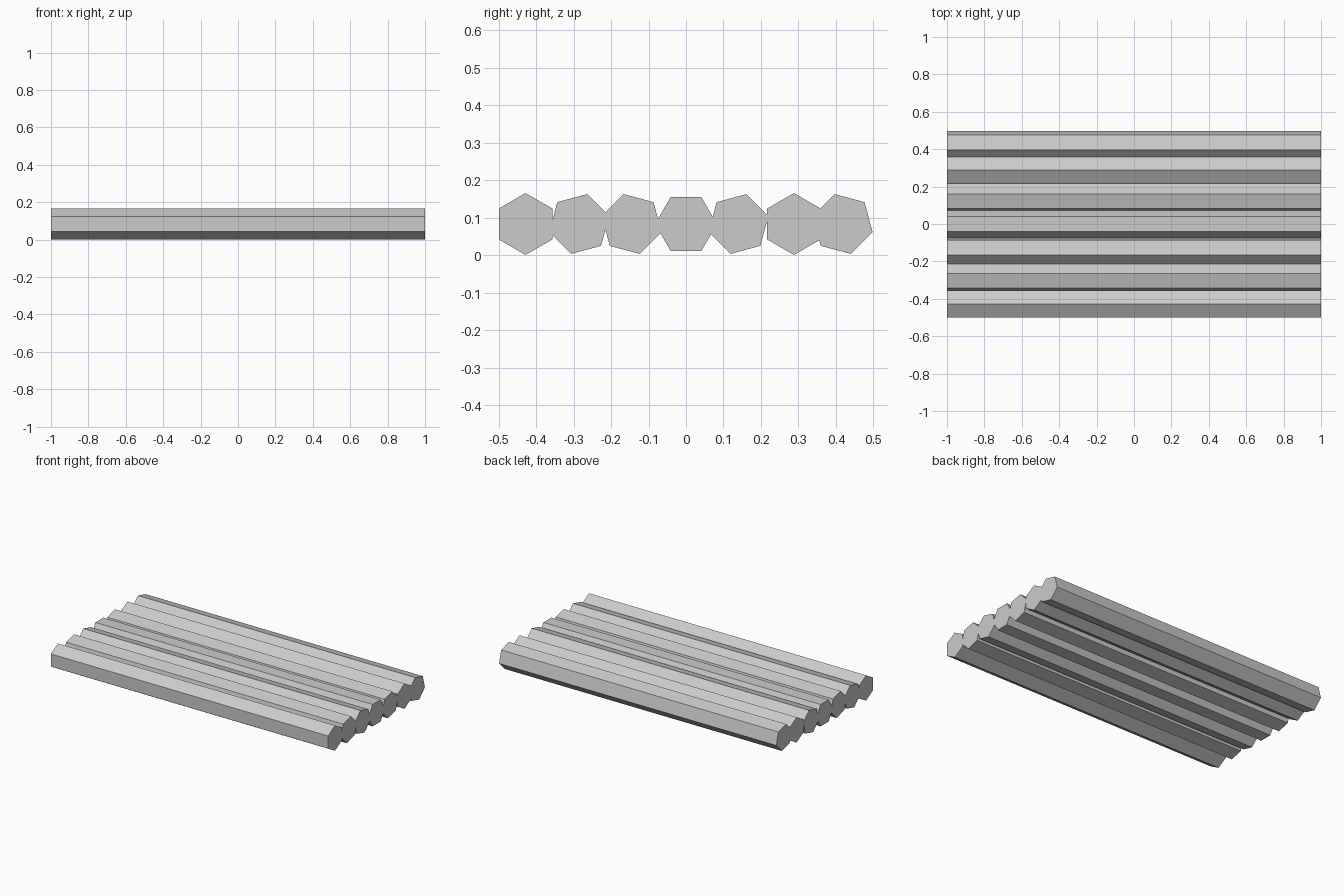
import bpy, bmesh
from math import cos, sin, radians

cube = bpy.data.objects.get("Cube")
if cube:
    bpy.data.objects.remove(cube, do_unlink=True)

RADIUS = 0.0825
CENTRE_Z = 0.0835
HALF_LENGTH = 1.0

grey = bpy.data.materials.new("plain grey")
grey.use_nodes = True
colour = (0.6, 0.6, 0.6, 1)
grey.diffuse_color = colour
grey.node_tree.nodes["Principled BSDF"].inputs["Base Color"].default_value = colour


def add_log(name, y, turn):
    """Six-sided log along x; turn is the angle of its top corner."""
    bm = bmesh.new()
    ring = []
    for i in range(6):
        a = radians(turn + 60 * i)
        ring.append(bm.verts.new((-HALF_LENGTH, RADIUS * cos(a), RADIUS * sin(a))))
    cap = bm.faces.new(ring)
    result = bmesh.ops.extrude_face_region(bm, geom=[cap], use_keep_orig=True)
    far_end = [v for v in result["geom"] if isinstance(v, bmesh.types.BMVert)]
    bmesh.ops.translate(bm, verts=far_end, vec=(2 * HALF_LENGTH, 0, 0))
    bmesh.ops.recalc_face_normals(bm, faces=bm.faces)
    mesh = bpy.data.meshes.new(name)
    bm.to_mesh(mesh)
    bm.free()
    mesh.materials.append(grey)
    log = bpy.data.objects.new(name, mesh)
    log.location = (0, y, CENTRE_Z)
    bpy.context.collection.objects.link(log)


# Logs from front to back, each rolled a little differently
logs = [(-0.428, 90), (-0.285, 75), (-0.145, 105), (0, 60),
        (0.14, 75), (0.288, 90), (0.418, 105)]
for number, (y, turn) in enumerate(logs, 1):
    add_log(f"raft_log_{number}", y, turn)
